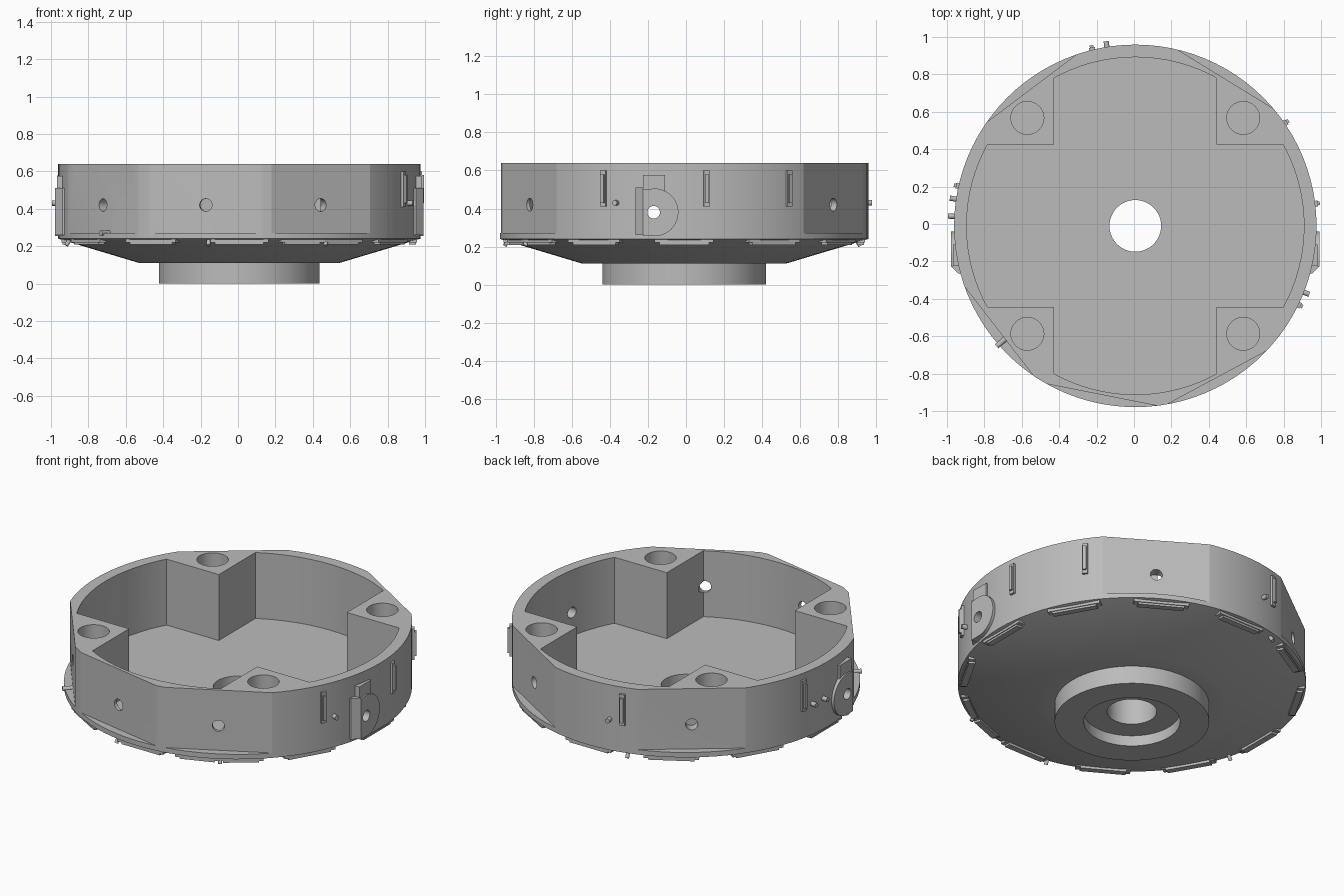
import bpy, bmesh, math
from math import sin, cos, radians, pi
from mathutils import Matrix, Vector

cube = bpy.data.objects.get("Cube")
if cube:
    bpy.data.objects.remove(cube, do_unlink=True)

CX, CY = 0.007, -0.01   # drum axis offset
R = 0.969               # drum radius
TOP = 0.64

grey = bpy.data.materials.new("plain_grey")
grey.use_nodes = True
grey.diffuse_color = (0.5, 0.5, 0.5, 1)
grey.node_tree.nodes["Principled BSDF"].inputs["Base Color"].default_value = (0.5, 0.5, 0.5, 1)


def finish(name, bm):
    bmesh.ops.recalc_face_normals(bm, faces=bm.faces)
    mesh = bpy.data.meshes.new(name)
    bm.to_mesh(mesh)
    bm.free()
    mesh.materials.append(grey)
    obj = bpy.data.objects.new(name, mesh)
    bpy.context.collection.objects.link(obj)
    return obj


def lathe(name, profile, steps=96):
    """Revolve a closed loop of (radius, z) points about the drum axis."""
    bm = bmesh.new()
    rings = [[bm.verts.new((CX + r * cos(2 * pi * i / steps), CY + r * sin(2 * pi * i / steps), z))
              for i in range(steps)] for r, z in profile]
    for a, b in zip(rings, rings[1:] + rings[:1]):
        for i in range(steps):
            j = (i + 1) % steps
            bm.faces.new((a[i], a[j], b[j], b[i]))
    return finish(name, bm)


def prism(name, points, offset):
    """Extrude a planar polygon of 3D points."""
    bm = bmesh.new()
    face = bm.faces.new([bm.verts.new(p) for p in points])
    new = bmesh.ops.extrude_face_region(bm, geom=[face])["geom"]
    bmesh.ops.translate(bm, vec=offset, verts=[v for v in new if isinstance(v, bmesh.types.BMVert)])
    return finish(name, bm)


def box(name, center, size, rot=Matrix()):
    bm = bmesh.new()
    m = Matrix.Translation(center) @ rot @ Matrix.Diagonal((*size, 1))
    bmesh.ops.create_cube(bm, size=1, matrix=m)
    return finish(name, bm)


def cylinder(name, center, radius, length, axis=(0, 0, 1), steps=32):
    bm = bmesh.new()
    rot = Vector((0, 0, 1)).rotation_difference(Vector(axis)).to_matrix().to_4x4()
    bmesh.ops.create_cone(bm, cap_ends=True, segments=steps, radius1=radius, radius2=radius,
                          depth=length, matrix=Matrix.Translation(center) @ rot)
    return finish(name, bm)


def polar(angle, r, z):
    return Vector((CX + r * cos(angle), CY + r * sin(angle), z))


def radial_box(name, angle, r0, r1, z0, z1, width):
    return box(name, polar(angle, (r0 + r1) / 2, (z0 + z1) / 2),
               (r1 - r0, width, z1 - z0), Matrix.Rotation(angle, 4, 'Z'))


def cut(target, cutter, remove=True):
    mod = target.modifiers.new("cut", 'BOOLEAN')
    mod.operation, mod.solver, mod.object = 'DIFFERENCE', 'EXACT', cutter
    bpy.context.view_layer.objects.active = target
    bpy.ops.object.modifier_apply(modifier=mod.name)
    if remove:
        bpy.data.objects.remove(cutter, do_unlink=True)


# Drum with conical underside, boss and stepped bore
drum = lathe("drum_body", [(0.138, 0.065), (0.268, 0.065), (0.268, 0), (0.43, 0), (0.43, 0.11),
                           (0.535, 0.11), (R, 0.24), (R, TOP), (0.138, TOP)])

# Flat-floored, cross-shaped cavity leaving four corner blocks
cavity = cylinder("cavity_cutter", (CX, CY, 0.635), 0.902, 0.8, steps=96)
corners = [(sx, sy) for sx in (-1, 1) for sy in (-1, 1)]
for sx, sy in corners:
    cut(cavity, box("corner_cutter", (CX + sx * 0.935, CY + sy * 0.935, 0.5), (1, 1, 2)))
cut(drum, cavity)

# Blind round pockets in the corner blocks
for sx, sy in corners:
    cut(drum, cylinder("pocket_cutter", (CX + sx * 0.577, CY + sy * 0.577, 0.6), 0.088, 0.6))

# Flats on the wall, each with a radial hole
for deg in (127, 58.5, -61.8, -101.2, -142.3):
    a = radians(deg)
    cut(drum, radial_box("flat_cutter", a, 0.921, 1.2, 0.27, 0.9, 1.0))
    cut(drum, cylinder("hole_cutter", polar(a, 0.94, 0.42), 0.034, 0.16, (cos(a), sin(a), 0), 24))

# Side pads: D-shaped plate, upper block and sloped flank
pin = cylinder("pad_hole_cutter", (0, -0.17, 0.38), 0.033, 3, (1, 0, 0), 24)
cut(drum, pin, False)
parts = [drum]
for s, side in ((1, "left"), (-1, "right")):
    arc = [(CX + s * 0.92, -0.165 + 0.125 * cos(t), 0.38 + 0.125 * sin(t))
           for t in [radians(-90 + 180 * i / 24) for i in range(25)]]
    arc += [(CX + s * 0.92, -0.225, 0.5), (CX + s * 0.92, -0.225, 0.255)]
    pad = prism(side + "_pad", arc, (s * 0.065, 0, 0))
    flank = prism(side + "_pad_flank", [(CX + s * x, y, 0.26) for x, y in
                  ((0.9, -0.225), (0.985, -0.225), (0.945, -0.265), (0.9, -0.265))], (0, 0, 0.25))
    block = box(side + "_pad_block", (CX + s * 0.945, -0.168, 0.51), (0.06, 0.115, 0.13))
    cut(pad, pin, False)
    parts += [pad, flank, block]
bpy.data.objects.remove(pin, do_unlink=True)

# Vertical clips on the wall
for deg in (-25.8, 7, 34.5, 103.7, 167.3):
    a = radians(deg)
    parts.append(radial_box("clip_base", a, 0.95, 0.982, 0.41, 0.6, 0.032))
    parts.append(radial_box("clip_bar", a, 0.95, 0.994, 0.43, 0.58, 0.02))

# Small round pegs on the wall
for deg, r, z in ((-21.5, 0.967, 0.43), (99, 0.967, 0.43), (171.5, 0.97, 0.43),
                  (177, 0.97, 0.43), (-139, 0.95, 0.27)):
    a = radians(deg)
    parts.append(cylinder("wall_peg", polar(a, r, z), 0.014, 0.065, (cos(a), sin(a), 0), 16))

# Stepped tabs around the lower rim
tabs = [(30 * i, 0.31) for i in range(12) if i != 10] + [(-69, 0.25), (-54, 0.25)]
for deg, width in tabs:
    a = radians(deg)
    parts.append(radial_box("rim_tab", a, 0.91, 0.95, 0.22, 0.242, width))
    parts.append(radial_box("rim_tab_foot", a, 0.908, 0.945, 0.208, 0.225, width - 0.05))

# Slanted pegs under the rim
for deg in (105, 195, -100, -61):
    a = radians(deg)
    axis = Vector((cos(a), sin(a), -1.6))
    parts.append(cylinder("rim_peg", polar(a, 0.945, 0.225), 0.011, 0.05, axis, 12))

# Smooth curved walls while keeping the edges crisp
for obj in parts:
    bpy.ops.object.select_all(action='DESELECT')
    obj.select_set(True)
    bpy.context.view_layer.objects.active = obj
    bpy.ops.object.shade_smooth_by_angle(angle=radians(17.2))
